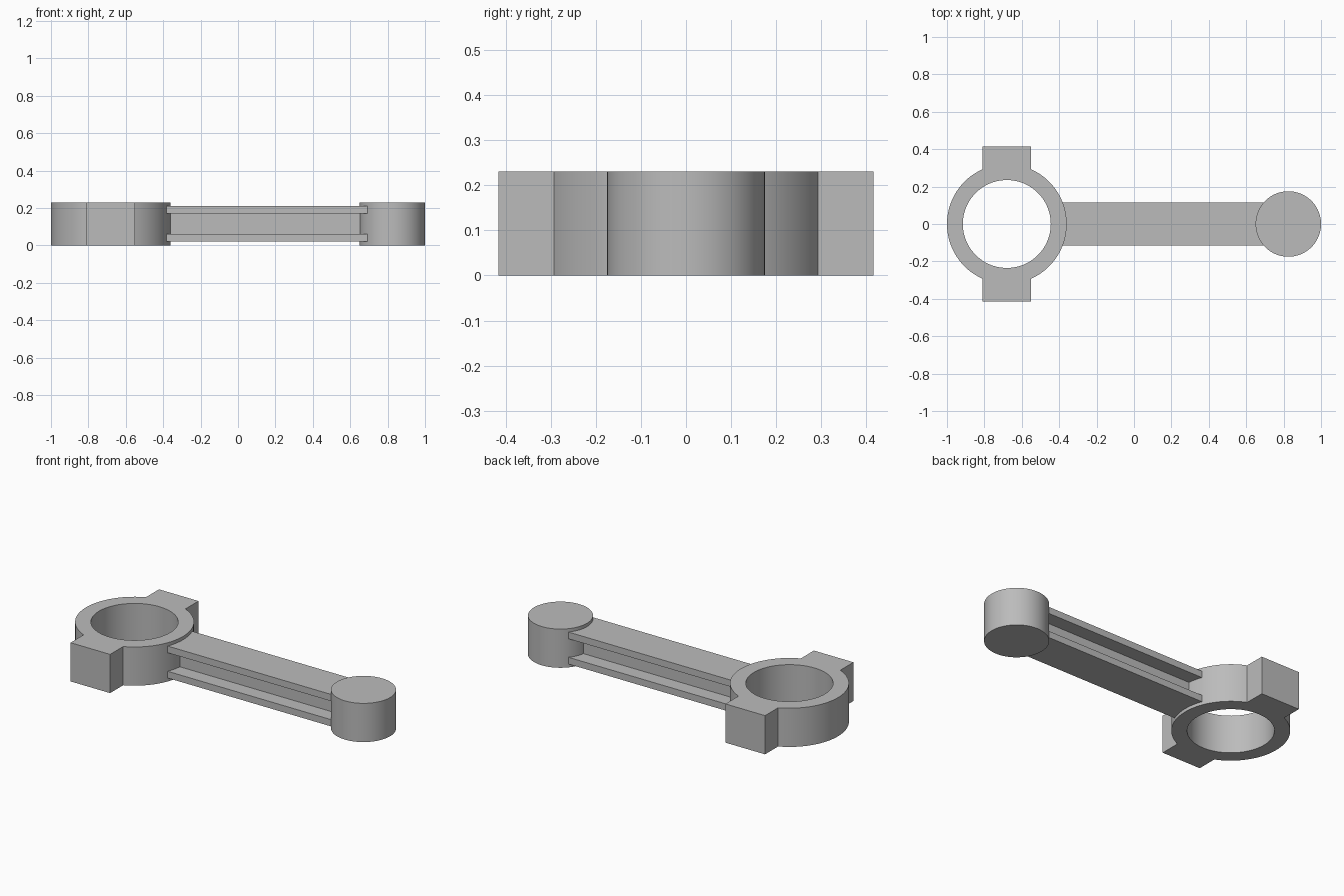
import bpy
from math import sin, cos, acos, asin, pi, radians

cube = bpy.data.objects.get("Cube")
if cube:
    bpy.data.objects.remove(cube, do_unlink=True)

steel = bpy.data.materials.new("grey_steel")
steel.use_nodes = True
GREY = (0.5, 0.5, 0.5, 1)
steel.diffuse_color = GREY
steel.node_tree.nodes["Principled BSDF"].inputs["Base Color"].default_value = GREY

HEIGHT = 0.23
BIG_X, BIG_R, BORE_R = -0.68, 0.32, 0.235
PIN_X, PIN_R = 0.825, 0.175
LUG_HALF, LUG_END = 0.13, 0.415


def arc(radius, start, end, steps):
    return [(radius * cos(start + (end - start) * i / steps),
             radius * sin(start + (end - start) * i / steps)) for i in range(steps + 1)]


def circle(radius, steps=96):
    return arc(radius, 0, 2 * pi, steps)[:-1]


def prism(name, outlines, length, location, rotation=(0, 0, 0)):
    """Extrude closed outlines (inner ones become holes) into a solid."""
    curve = bpy.data.curves.new(name, "CURVE")
    curve.dimensions = "2D"
    curve.fill_mode = "BOTH"
    curve.extrude = length / 2
    for points in outlines:
        spline = curve.splines.new("POLY")
        spline.points.add(len(points) - 1)
        for p, (x, y) in zip(spline.points, points):
            p.co = (x, y, 0, 1)
        spline.use_cyclic_u = True
    obj = bpy.data.objects.new(name, curve)
    bpy.context.collection.objects.link(obj)
    obj.location, obj.rotation_euler = location, rotation
    bpy.ops.object.select_all(action="DESELECT")
    obj.select_set(True)
    bpy.context.view_layer.objects.active = obj
    bpy.ops.object.convert(target="MESH")
    obj = bpy.context.object
    # Weld the caps to the walls
    bpy.ops.object.mode_set(mode="EDIT")
    bpy.ops.mesh.select_all(action="SELECT")
    bpy.ops.mesh.remove_doubles(threshold=0.0001)
    bpy.ops.mesh.normals_make_consistent(inside=False)
    bpy.ops.object.mode_set(mode="OBJECT")
    obj.data.materials.clear()
    obj.data.materials.append(steel)
    bpy.ops.object.shade_smooth_by_angle(angle=radians(30))
    return obj


# Big end: ring with a square bolt lug on each side
a = acos(LUG_HALF / BIG_R)
outline = arc(BIG_R, -a, a, 40) + [(LUG_HALF, LUG_END), (-LUG_HALF, LUG_END)]
outline += [(-x, -y) for x, y in outline]
prism("big_end_ring", [outline, circle(BORE_R)], HEIGHT, (BIG_X, 0, HEIGHT / 2))

# Small end: solid round boss
prism("small_end_boss", [circle(PIN_R)], HEIGHT, (PIN_X, 0, HEIGHT / 2))

# I-beam shank, its ends buried in the ring wall and the boss
WIDE, WEB, TOP, INNER = 0.115, 0.03, 0.095, 0.055
half = [(WIDE, -TOP), (WIDE, -INNER), (WEB, -INNER), (WEB, INNER), (WIDE, INNER), (WIDE, TOP)]
section = half + [(-x, -y) for x, y in half]
START, END = -0.42, 0.76
prism("i_beam_shank", [section], END - START, ((START + END) / 2, 0, HEIGHT / 2), (pi / 2, 0, pi / 2))
